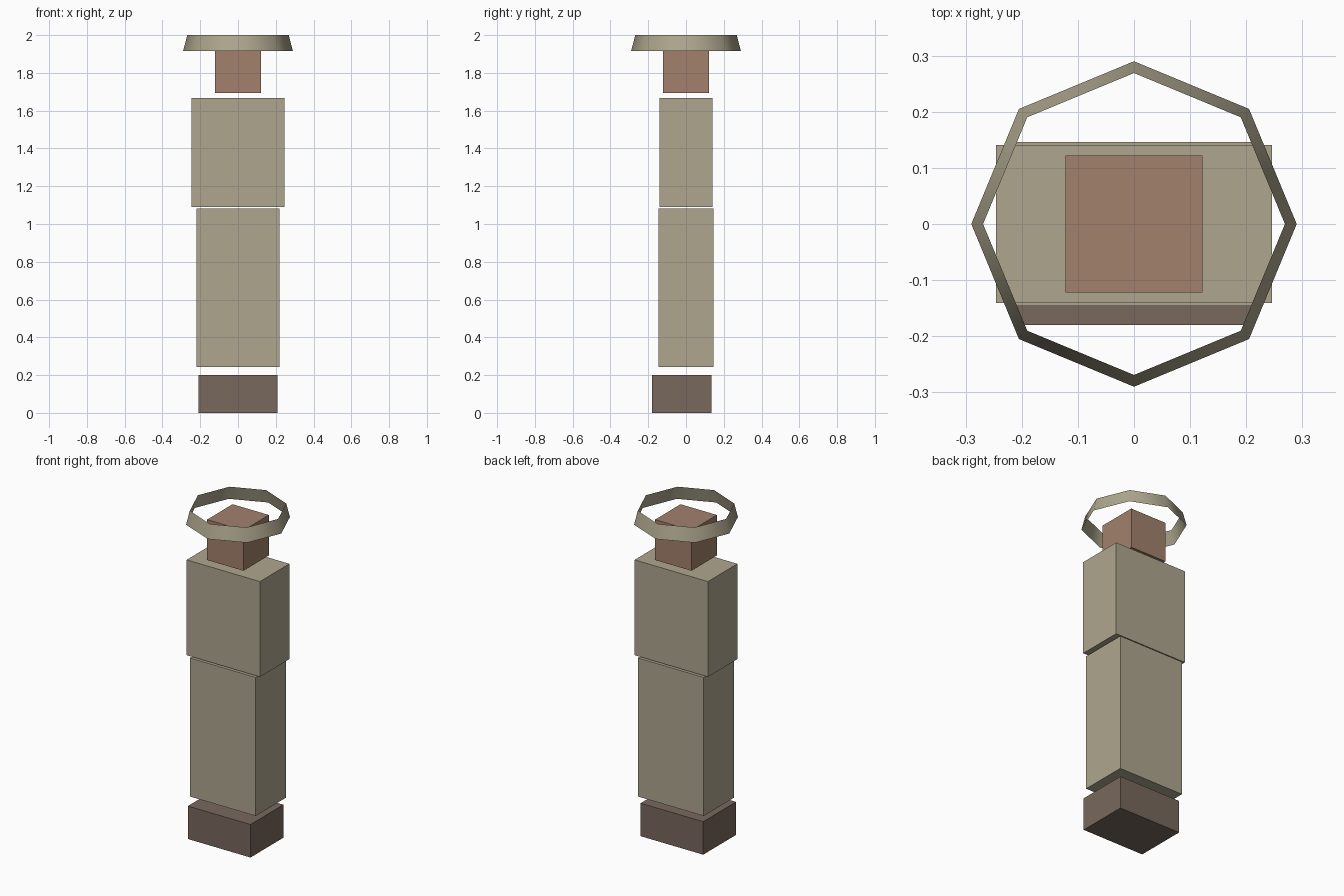
import bpy, bmesh
from math import cos, sin, pi

if "Cube" in bpy.data.objects:
    bpy.data.objects.remove(bpy.data.objects["Cube"])


def material(name, rgb):
    m = bpy.data.materials.new(name)
    m.diffuse_color = (*rgb, 1)
    m.use_nodes = True
    m.node_tree.nodes["Principled BSDF"].inputs["Base Color"].default_value = m.diffuse_color
    return m


def add_object(name, bm, mat):
    mesh = bpy.data.meshes.new(name)
    bm.to_mesh(mesh)
    bm.free()
    mesh.materials.append(mat)
    obj = bpy.data.objects.new(name, mesh)
    bpy.context.collection.objects.link(obj)
    return obj


def box(name, x, y, z, mat):
    """Box from (min, max) ranges on each axis."""
    bm = bmesh.new()
    bmesh.ops.create_cube(bm, size=1)
    for v in bm.verts:
        v.co = [r[0] + (c + 0.5) * (r[1] - r[0]) for c, r in zip(v.co, (x, y, z))]
    return add_object(name, bm, mat)


cloth = material("tan_cloth", (0.42, 0.38, 0.27))
skin = material("skin", (0.36, 0.22, 0.15))
leather = material("brown_leather", (0.19, 0.14, 0.11))

# Stacked body blocks
box("feet", (-0.21, 0.21), (-0.18, 0.135), (0, 0.2), leather)
box("legs", (-0.221, 0.221), (-0.146, 0.146), (0.242, 1.082), cloth)
box("torso", (-0.246, 0.246), (-0.141, 0.141), (1.09, 1.668), cloth)
box("head", (-0.122, 0.122), (-0.122, 0.122), (1.693, 1.938), skin)

# Open, tapered eight-sided hat band
bm = bmesh.new()
n = 8
lower, upper = [
    [bm.verts.new((r * cos(2 * pi * i / n), r * sin(2 * pi * i / n), z)) for i in range(n)]
    for r, z in ((0.29, 1.917), (0.269, 2.0))
]
for i in range(n):
    j = (i + 1) % n
    bm.faces.new((lower[i], lower[j], upper[j], upper[i])).smooth = True
add_object("hat_band", bm, cloth)
